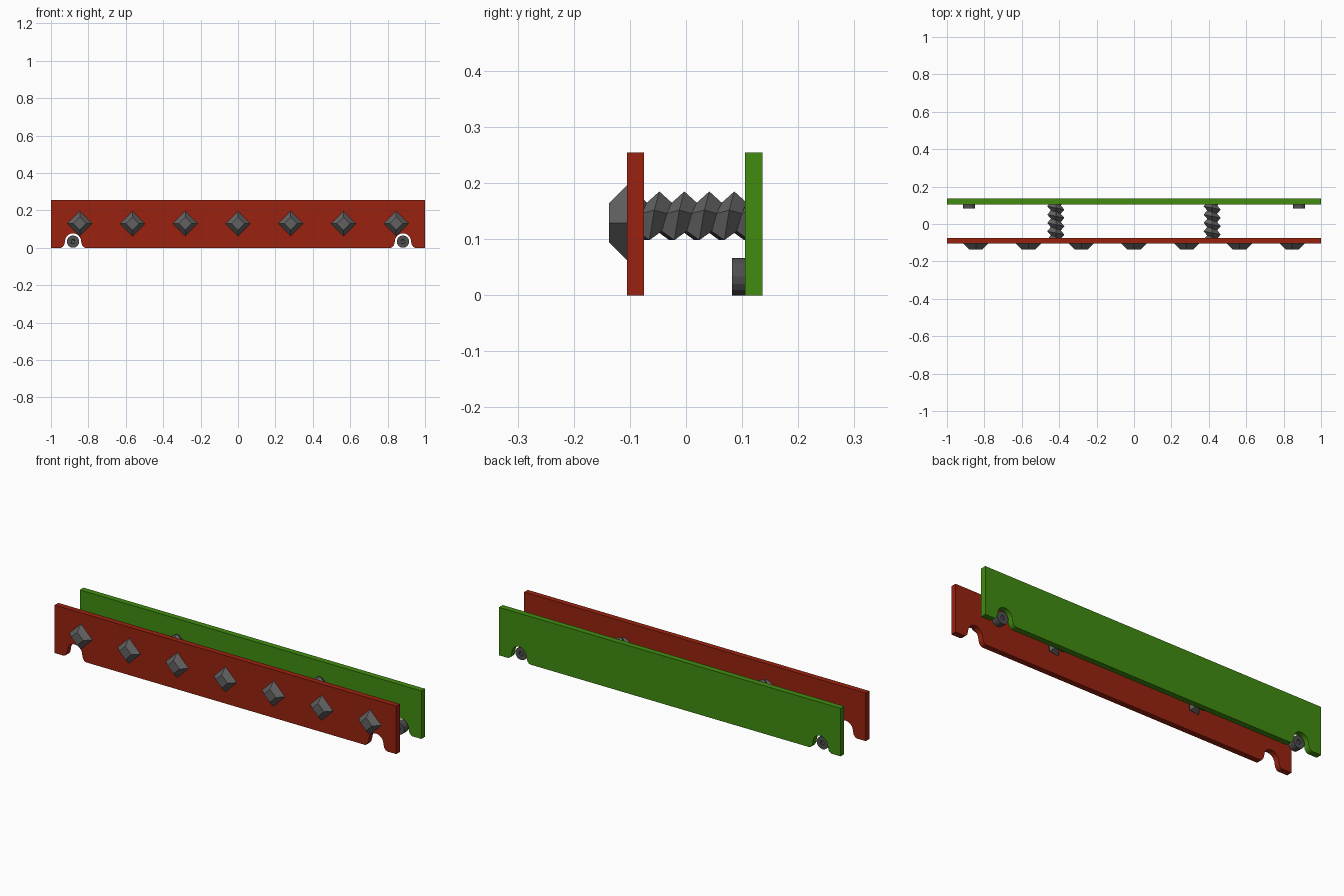
import bpy, bmesh, math

if "Cube" in bpy.data.objects:
    bpy.data.objects.remove(bpy.data.objects["Cube"])


def material(name, rgb):
    m = bpy.data.materials.new(name)
    m.diffuse_color = (*rgb, 1)
    m.use_nodes = True
    m.node_tree.nodes["Principled BSDF"].inputs["Base Color"].default_value = m.diffuse_color
    return m


RED = material("brick red", (0.32, 0.016, 0.005))
GREEN = material("leaf green", (0.053, 0.26, 0.005))
GREY = material("metal grey", (0.12, 0.12, 0.12))
DARK = material("dark grey", (0.08, 0.08, 0.08))


def finish(bm, name, mat):
    bmesh.ops.recalc_face_normals(bm, faces=bm.faces)
    me = bpy.data.meshes.new(name)
    bm.to_mesh(me)
    bm.free()
    me.materials.append(mat)
    ob = bpy.data.objects.new(name, me)
    bpy.context.collection.objects.link(ob)
    return ob


def loft(name, rings, mat):
    """Skin a list of equal rings of 3D points and cap both ends."""
    bm = bmesh.new()
    vs = [[bm.verts.new(p) for p in ring] for ring in rings]
    n = len(vs[0])
    for a, b in zip(vs, vs[1:]):
        for i in range(n):
            j = (i + 1) % n
            bm.faces.new((a[i], a[j], b[j], b[i]))
    bm.faces.new(vs[0])
    bm.faces.new(vs[-1])
    return finish(bm, name, mat)


def ring(x, y, z, r, n, start=0.0):
    return [(x + r * math.cos(start + math.tau * i / n), y,
             z + r * math.sin(start + math.tau * i / n)) for i in range(n)]


# side plates with a flared arch notch near each end
NOTCH_X, NOTCH_Z, NOTCH_R = 0.882, 0.034, 0.043
notch = [(-0.064, 0), (-0.056, 0.004), (-0.048, 0.014)]
notch += [(-NOTCH_R * math.cos(math.pi * i / 12),
           NOTCH_Z + NOTCH_R * math.sin(math.pi * i / 12)) for i in range(13)]
notch += [(0.048, 0.014), (0.056, 0.004), (0.064, 0)]


def plate(name, y0, y1, mat):
    prof = [(-1, 0)]
    for sx in (-1, 1):
        prof += [(sx * NOTCH_X + x, z) for x, z in notch]
    prof += [(1, 0), (1, 0.254), (-1, 0.254)]
    loft(name, [[(x, y, z) for x, z in prof] for y in (y0, y1)], mat)


plate("front_plate", -0.105, -0.075, RED)
plate("back_plate", 0.105, 0.136, GREEN)

# diamond studs along the front
for k in range(-3, 4):
    x = k * 0.282
    loft(f"stud_{k + 4}", [ring(x, -0.104, 0.129, 0.068, 4),
                           ring(x, -0.137, 0.129, 0.035, 4)], GREY)


# threaded spacer rods: five-sided helix between the plates
def rod(name, x, z=0.137, n=5, pitch=0.0445, r_out=0.048, r_in=0.028):
    bm = bmesh.new()
    lo, hi = -0.088, 0.118
    cols = []
    for j in range(n + 1):
        a = math.pi / 2 + math.tau * j / n
        col = []
        for k in range(-7, 9):
            y = -0.003 + pitch * (k / 2 + j / n)
            r = r_out if k % 2 == 0 else r_in
            y = min(max(y, lo), hi)
            col.append(bm.verts.new((x + r * math.cos(a), y, z + r * math.sin(a))))
        cols.append(col)
    for a, b in zip(cols, cols[1:]):
        for i in range(len(a) - 1):
            bm.faces.new((a[i], a[i + 1], b[i + 1], b[i]))
    bmesh.ops.remove_doubles(bm, verts=bm.verts, dist=1e-5)
    finish(bm, name, GREY)


for side, x in (("left", -0.418), ("right", 0.418)):
    rod(side + "_spacer_rod", x)

# small rollers sitting in the back plate notches, with a recessed centre
for side, x in (("left", -NOTCH_X), ("right", NOTCH_X)):
    n = 16
    ob = loft(side + "_roller", [ring(x, y, 0.033, r, n) for y, r in (
        (0.088, 0.010), (0.082, 0.012), (0.082, 0.033),
        (0.120, 0.033), (0.120, 0.012), (0.114, 0.010))], DARK)
